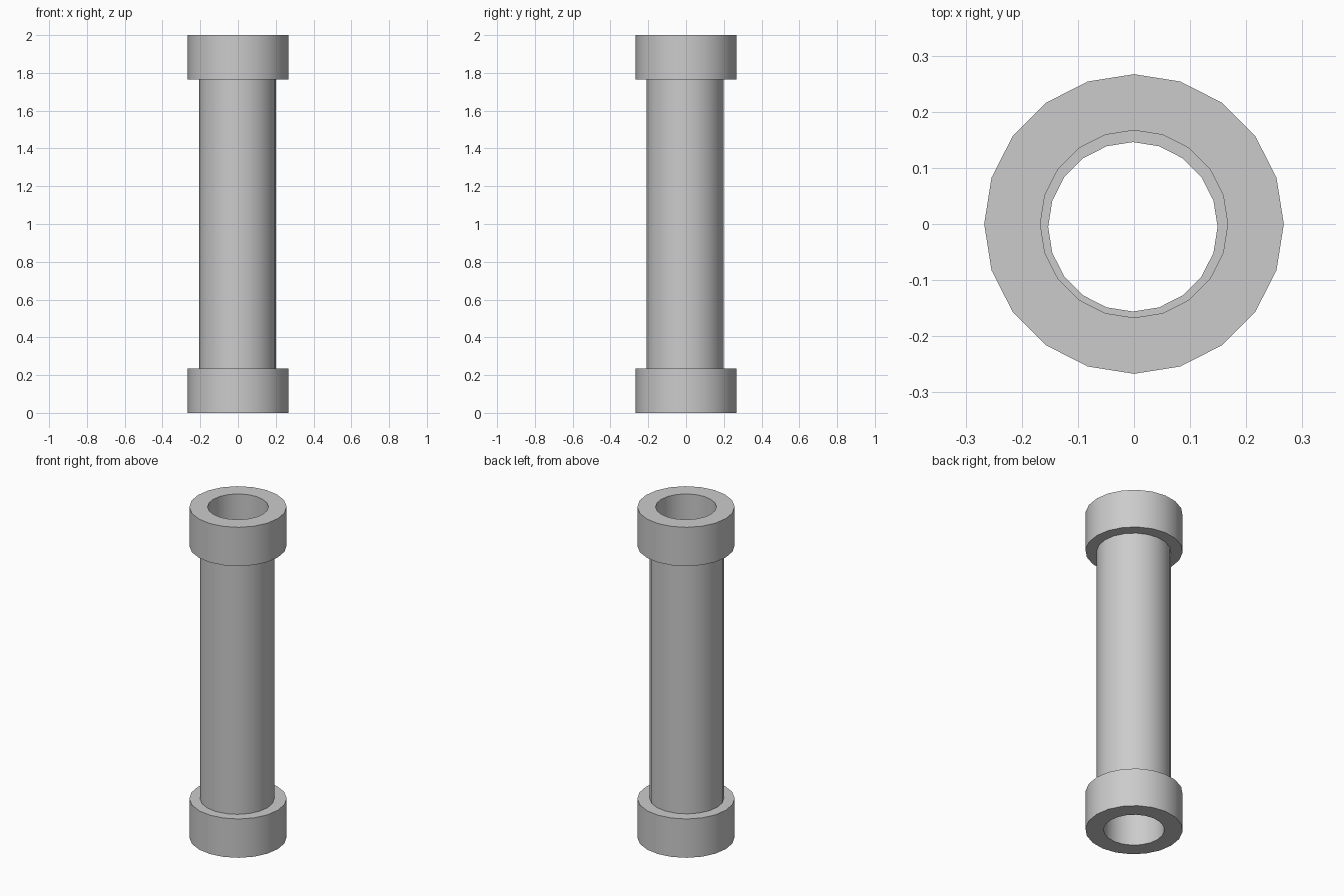
import bpy, bmesh, math

if "Cube" in bpy.data.objects:
    bpy.data.objects.remove(bpy.data.objects["Cube"])

SIDES = 20


def ring(name, r_in, r_out, z0, z1, cx=0.0, cy=0.0):
    """Hollow cylinder with a rectangular wall section."""
    bm = bmesh.new()
    section = [(r_in, z0), (r_out, z0), (r_out, z1), (r_in, z1)]
    loops = []
    for i in range(SIDES):
        a = math.tau * i / SIDES
        loops.append([bm.verts.new((cx + r * math.cos(a), cy + r * math.sin(a), z))
                      for r, z in section])
    for i in range(SIDES):
        p, q = loops[i], loops[(i + 1) % SIDES]
        for j in range(4):
            k = (j + 1) % 4
            bm.faces.new((p[j], q[j], q[k], p[k]))
    bmesh.ops.recalc_face_normals(bm, faces=bm.faces)
    mesh = bpy.data.meshes.new(name)
    bm.to_mesh(mesh)
    bm.free()
    obj = bpy.data.objects.new(name, mesh)
    bpy.context.collection.objects.link(obj)
    bpy.ops.object.select_all(action='DESELECT')
    obj.select_set(True)
    bpy.context.view_layer.objects.active = obj
    bpy.ops.object.shade_smooth_by_angle(angle=math.radians(30))
    return obj


# End collars
ring("bottom_collar", 0.167, 0.267, 0.0, 0.235)
ring("top_collar", 0.167, 0.267, 1.765, 2.0)

# Pipe between the collars, sitting very slightly off centre
ring("pipe", 0.151, 0.204, 0.235, 1.765, -0.002, -0.005)
